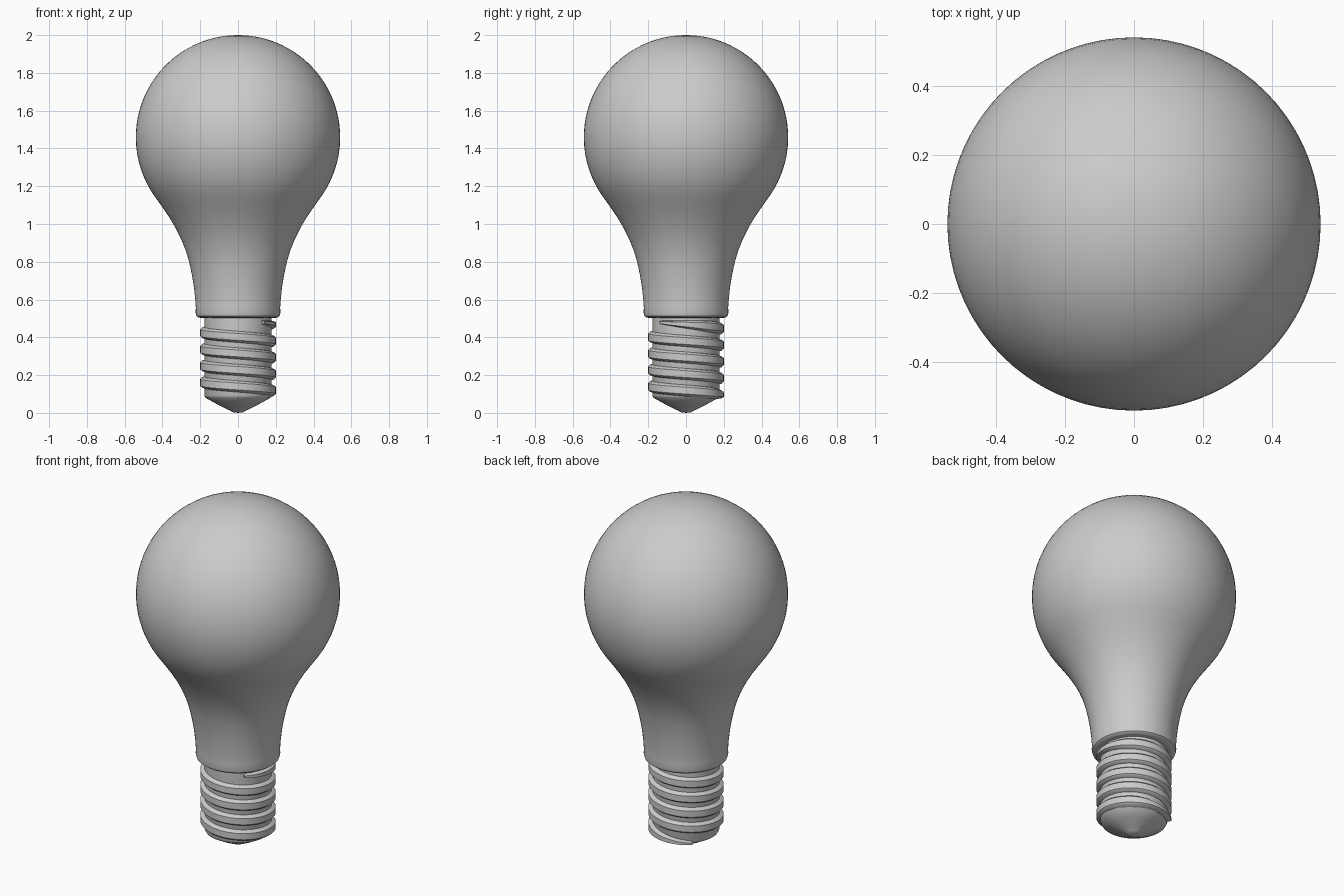
import bpy, bmesh
from math import sin, cos, pi, radians

if "Cube" in bpy.data.objects:
    bpy.data.objects.remove(bpy.data.objects["Cube"])

SEGS = 72


def finish(name, bm, angle=35):
    bmesh.ops.recalc_face_normals(bm, faces=bm.faces)
    mesh = bpy.data.meshes.new(name)
    bm.to_mesh(mesh)
    bm.free()
    obj = bpy.data.objects.new(name, mesh)
    bpy.context.collection.objects.link(obj)
    bpy.ops.object.select_all(action='DESELECT')
    obj.select_set(True)
    bpy.context.view_layer.objects.active = obj
    bpy.ops.object.shade_smooth_by_angle(angle=radians(angle))
    return obj


def lathe(name, profile, angle=35):
    """Spin (radius, z) points around the z axis."""
    bm = bmesh.new()
    verts = [bm.verts.new((r, 0, z)) for r, z in profile]
    edges = [bm.edges.new(p) for p in zip(verts, verts[1:])]
    bmesh.ops.spin(bm, geom=verts + edges, cent=(0, 0, 0), axis=(0, 0, 1),
                   angle=2 * pi, steps=SEGS, use_merge=True)
    bmesh.ops.remove_doubles(bm, verts=bm.verts, dist=1e-5)
    return finish(name, bm, angle)


# Glass bulb: rounded lip, flared neck, then a spherical head
R, CZ = 0.541, 1.459
neck = [(0, 0.503), (0.195, 0.503), (0.210, 0.505), (0.220, 0.513), (0.224, 0.528),
        (0.2235, 0.56), (0.227, 0.61), (0.234, 0.67), (0.244, 0.73), (0.259, 0.80),
        (0.277, 0.86), (0.301, 0.92), (0.331, 0.98), (0.367, 1.04), (0.408, 1.10)]
start = -0.6
head = [(R * cos(a), CZ + R * sin(a))
        for a in (start + (pi / 2 - start) * i / 30 for i in range(30))]
lathe("glass_bulb", neck + head + [(0, CZ + R)])

# Screw base core with conical end and small contact tip
lathe("screw_base", [(0, 0.52), (0.178, 0.52), (0.178, 0.092), (0.172, 0.080),
                     (0.115, 0.048), (0.058, 0.019), (0.046, 0.014),
                     (0.040, 0.010), (0.025, 0.003), (0, 0)], 40)

# Helical thread wound around the base, descending to the right
PITCH, TOP = 0.0875, 0.457
section = [(0.170, 0.032), (0.190, 0.027), (0.200, 0.018),
           (0.200, -0.018), (0.190, -0.027), (0.170, -0.032)]
bm = bmesh.new()
rings = []
count = int(4.5 * SEGS)
for i in range(count + 1):
    t = 2 * pi * i / SEGS - pi / 4
    # run-in and run-out of the thread height
    k = min(1, 0.3 + min(i, count - i) / 24)
    zc = TOP - PITCH * (t - pi / 4) / (2 * pi)
    rings.append([bm.verts.new((r * cos(t), r * sin(t), zc + dz * k))
                  for r, dz in section])
n = len(section)
for a, b in zip(rings, rings[1:]):
    for j in range(n):
        bm.faces.new((a[j], a[(j + 1) % n], b[(j + 1) % n], b[j]))
bm.faces.new(rings[0])
bm.faces.new(rings[-1])
finish("screw_thread", bm)
